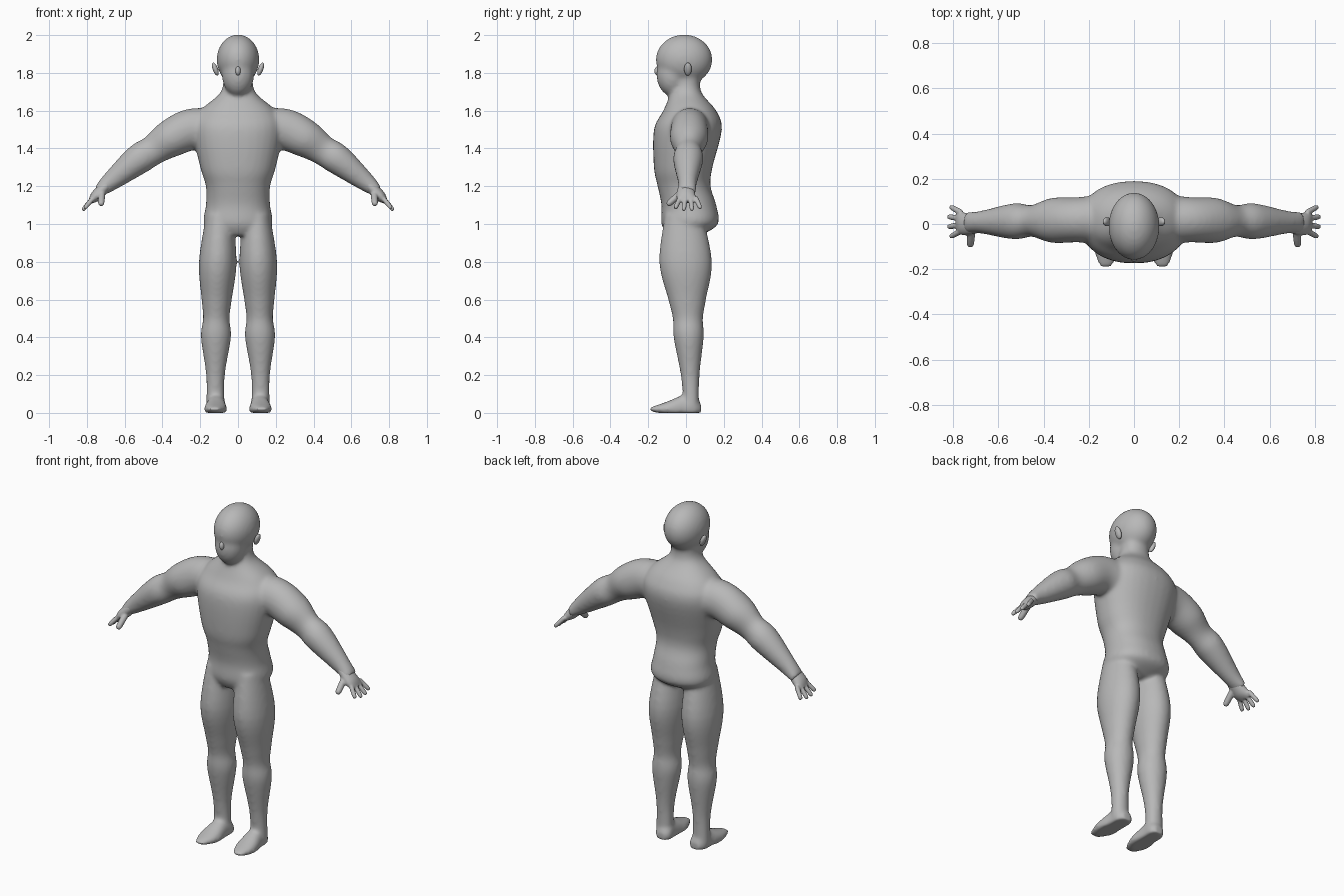
import bpy, bmesh, math
from mathutils import Vector, Matrix

cube = bpy.data.objects.get("Cube")
if cube:
    bpy.data.objects.remove(cube, do_unlink=True)

# One plain grey for the whole figure
grey = (0.48,) * 3 + (1,)
skin = bpy.data.materials.new("plain grey")
skin.use_nodes = True
skin.diffuse_color = grey
shader = next(node for node in skin.node_tree.nodes if node.type == 'BSDF_PRINCIPLED')
shader.inputs["Base Color"].default_value = grey

RIGHT, BACK, UP = Matrix.Identity(3)
SIDES = {"left": Vector((1, 1, 1)), "right": Vector((-1, 1, 1))}


def catmull_rom(before, start, end, after, t):
    """Point on the smooth curve between two neighbouring station values."""
    slope_in, slope_out = (end - before) / 2, (after - start) / 2
    ease = t * t * (3 - 2 * t)
    bend_in, bend_out = t * (1 - t) ** 2, t * t * (t - 1)
    return start + (end - start) * ease + slope_in * bend_in + slope_out * bend_out


def smooth_stations(stations, steps=5):
    """Add stations along a smooth curve through the given ones."""
    padded = [stations[0], *stations, stations[-1]]
    result = []
    for group in zip(padded, padded[1:], padded[2:], padded[3:]):
        for step in range(steps):
            result.append([catmull_rom(*values, step / steps) for values in zip(*group)])
    result.append(stations[-1])
    return result


def signed_power(value, exponent):
    return math.copysign(abs(value) ** exponent, value)


def loft(bm, stations, mirror=SIDES["left"], up=BACK, along=None, squareness=1, count=32):
    """Closed skin over oval rings given as (x, y, z, half width, half depth)."""
    rows = smooth_stations(stations)
    centres = [Vector(row[:3]) for row in rows]
    last = len(rows) - 1
    rings = []
    for index, (centre, row) in enumerate(zip(centres, rows)):
        width, depth = row[3:]
        tangent = along or centres[min(index + 1, last)] - centres[max(index - 1, 0)]
        across = up.cross(tangent).normalized()
        ring = []
        for corner in range(count):
            angle = math.tau * corner / count
            point = (centre + across * width * signed_power(math.cos(angle), squareness)
                     + up * depth * signed_power(math.sin(angle), squareness))
            point.z = max(point.z, 0)
            ring.append(bm.verts.new(point * mirror))
        rings.append(ring)
    for lower, upper in zip(rings, rings[1:]):
        for corner in range(count):
            following = (corner + 1) % count
            bm.faces.new((lower[corner], lower[following], upper[following], upper[corner]))
    bm.faces.new(rings[0])
    bm.faces.new(rings[-1])


def digit(bm, root, tip, radius, mirror):
    """Straight finger with a rounded tip."""
    root, tip = Vector(root), Vector(tip)
    direction = tip - root
    profile = {0: 1, 0.5: 1, 0.9: 0.85, 1: 0.3}
    stations = [(*root.lerp(tip, t), radius * scale, radius * scale)
                for t, scale in profile.items()]
    loft(bm, stations, mirror, direction.orthogonal().normalized(), direction, count=16)


def ellipsoid(bm, centre, size, tilt=0):
    """Oval ball, leaning sideways by the tilt."""
    placing = (Matrix.Translation(centre) @ Matrix.Rotation(tilt, 4, 'Y')
               @ Matrix.Diagonal((*size, 1)))
    bmesh.ops.create_uvsphere(bm, u_segments=32, v_segments=20, radius=1, matrix=placing)


def finish(bm, name, voxel=None, passes=0):
    """Make the object; with a voxel size, fuse its pieces and soften the joins."""
    bmesh.ops.recalc_face_normals(bm, faces=bm.faces)
    mesh = bpy.data.meshes.new(name)
    bm.to_mesh(mesh)
    bm.free()
    mesh.materials.append(skin)
    mesh.shade_smooth()
    part = bpy.data.objects.new(name, mesh)
    bpy.context.scene.collection.objects.link(part)
    if voxel:
        fuse = part.modifiers.new("fuse", 'REMESH')
        fuse.mode = 'VOXEL'
        fuse.voxel_size = voxel
        fuse.use_smooth_shade = True
        soften = part.modifiers.new("soften", 'SMOOTH')
        soften.factor = 0.5
        soften.iterations = passes


# Torso and neck: height, half width, front, back
torso = [(0.94, 0.1, -0.1, 0.08), (1, 0.18, -0.13, 0.17), (1.1, 0.17, -0.13, 0.16),
         (1.2, 0.17, -0.15, 0.13), (1.3, 0.2, -0.17, 0.14), (1.5, 0.24, -0.17, 0.19),
         (1.6, 0.2, -0.12, 0.16), (1.7, 0.09, -0.08, 0.08), (1.8, 0.08, -0.06, 0.08)]
body = bmesh.new()
loft(body, [(0, (front + back) / 2, z, width, (back - front) / 2)
            for z, width, front, back in torso], along=UP, squareness=0.9)

# Skull and jaw
ellipsoid(body, (0, -0.01, 1.87), (0.113, 0.15, 0.133))
ellipsoid(body, (0, -0.07, 1.79), (0.085, 0.086, 0.115))

# Legs: height, half width, half depth, drifting inward and forward going up
leg = [(1.05, 0.07, 0.1), (0.8, 0.1, 0.14), (0.6, 0.08, 0.1), (0.5, 0.07, 0.08),
       (0.4, 0.08, 0.08), (0.2, 0.05, 0.05), (0.03, 0.05, 0.04)]
# Feet: distance behind the ankle, half width, height above the sole line
foot = [(0.08, 0.03, 0.03), (0.05, 0.05, 0.06), (0, 0.05, 0.08),
        (-0.1, 0.06, 0.04), (-0.19, 0.03, 0.01)]
# Arms: distance out, height, half thickness, half depth
arm = [(0.13, 1.5, 0.11, 0.11), (0.25, 1.5, 0.11, 0.1), (0.36, 1.45, 0.1, 0.1),
       (0.45, 1.39, 0.08, 0.07), (0.53, 1.34, 0.08, 0.08), (0.68, 1.22, 0.05, 0.05),
       (0.74, 1.17, 0.03, 0.05)]
for mirror in SIDES.values():
    loft(body, [(0.12 - z * z / 50, 0.03 - z / 25, z, width, depth)
                for z, width, depth in leg], mirror, along=UP)
    loft(body, [(0.115 - y / 20, y, 0.02, width, height)
                for y, width, height in foot], mirror, up=UP, along=BACK, squareness=0.9)
    loft(body, [(x, (1 - x) / 40, z, thick, depth) for x, z, thick, depth in arm], mirror)
finish(body, "body", voxel=0.01, passes=14)

# Hands: palm, four fingers fanned evenly, and a thumb
palm = [(0.69, 0, 1.21, 0.03, 0.04), (0.75, 0, 1.15, 0.03, 0.05), (0.78, 0.01, 1.12, 0.015, 0.05)]
for label, mirror in SIDES.items():
    hand = bmesh.new()
    loft(hand, palm, mirror)
    for finger in range(4):
        spread = finger - 1.5
        shortening = spread * spread / 200
        digit(hand, (0.765, 0.01 + spread * 0.027, 1.14),
              (0.825 - shortening, 0.01 + spread * 0.045, 1.07 + shortening), 0.013, mirror)
    digit(hand, (0.72, -0.02, 1.17), (0.725, -0.1, 1.1), 0.018, mirror)
    finish(hand, label + "_hand", voxel=0.005, passes=5)

# Ears and nose
for label, mirror in SIDES.items():
    ear = bmesh.new()
    ellipsoid(ear, Vector((0.12, 0.01, 1.82)) * mirror, (0.014, 0.02, 0.036), 0.35 * mirror.x)
    finish(ear, label + "_ear")
nose = bmesh.new()
ellipsoid(nose, (0, -0.15, 1.81), (0.014, 0.017, 0.024))
finish(nose, "nose")
